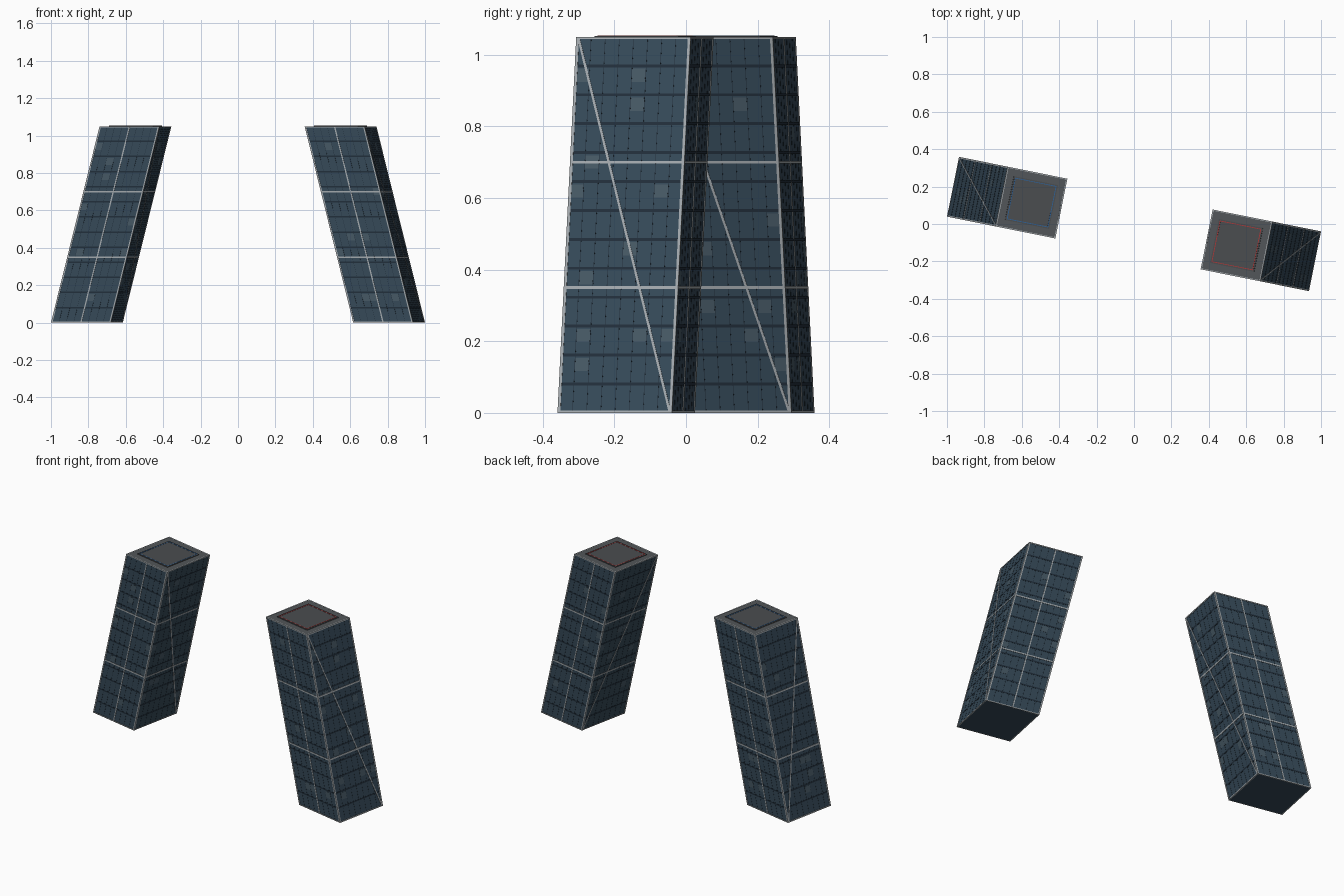
import bpy, bmesh, math, random
from mathutils import Matrix, Vector

if "Cube" in bpy.data.objects:
    bpy.data.objects.remove(bpy.data.objects["Cube"])

random.seed(4)
H = 1.05            # tower height
B = 0.161           # half width of the glass body
LEAN = 0.265        # sideways shift of the top
FLOORS, COLS = 13, 8


def material(name, rgb):
    m = bpy.data.materials.new(name)
    m.diffuse_color = (*rgb, 1)
    m.use_nodes = True
    m.node_tree.nodes["Principled BSDF"].inputs["Base Color"].default_value = m.diffuse_color
    return m


GLASS = material("glass", (0.035, 0.065, 0.095))
DARK = material("dark_band", (0.015, 0.027, 0.042))
PANE = material("light_pane", (0.06, 0.095, 0.125))
STEEL = material("steel", (0.36, 0.39, 0.41))
ROOF = material("roof_grey", (0.085, 0.093, 0.1))
PAD = material("pad_grey", (0.07, 0.075, 0.08))
BLUE = material("blue_line", (0.03, 0.12, 0.3))
RED = material("red_line", (0.4, 0.04, 0.04))


def box(bm, lo, hi):
    lo, hi = Vector(lo), Vector(hi)
    mat = Matrix.Translation((lo + hi) / 2) @ Matrix.Diagonal((*(hi - lo), 1))
    bmesh.ops.create_cube(bm, size=1, matrix=mat)


def ring(bm, outer, inner, z0, z1):
    """Square frame made of four strips."""
    for s in (-1, 1):
        a, b = sorted((s * inner, s * outer))
        box(bm, (-outer, a, z0), (outer, b, z1))
        box(bm, (a, -inner, z0), (b, inner, z1))


def face_box(bm, side, t0, t1, z0, z1, proud):
    """Thin plate on one facade; side 0..3 = front, right, back, left."""
    tmp = bmesh.new()
    box(tmp, (t0, -B - proud, z0), (t1, -B + 0.001, z1))
    tmp.transform(Matrix.Rotation(side * math.pi / 2, 4, 'Z'))
    me = bpy.data.meshes.new("tmp")
    tmp.to_mesh(me)
    tmp.free()
    bm.from_mesh(me)
    bpy.data.meshes.remove(me)


def tower(label, base, lean, line_mat):
    # upright local shape -> sheared, turned and placed
    shear = Matrix.Identity(4)
    shear[0][2] = lean / H
    place = Matrix.Translation(base) @ Matrix.Rotation(math.radians(-11.4), 4, 'Z') @ shear

    def part(name, mat, build):
        bm = bmesh.new()
        build(bm)
        bm.transform(place)
        bmesh.ops.recalc_face_normals(bm, faces=bm.faces)
        me = bpy.data.meshes.new(name)
        bm.to_mesh(me)
        bm.free()
        me.materials.append(mat)
        ob = bpy.data.objects.new(label + "_" + name, me)
        bpy.context.collection.objects.link(ob)

    part("body", GLASS, lambda bm: box(bm, (-B, -B, 0), (B, B, H - 0.002)))

    # dark floor bands and thin vertical joints
    def floors(bm):
        for i in range(1, FLOORS):
            z = i * H / FLOORS
            ring(bm, B + 0.001, B - 0.001, z - 0.004, z + 0.004)
    part("floor_bands", DARK, floors)

    def joints(bm):
        for side in range(4):
            for c in range(1, COLS):
                t = -B + c * 2 * B / COLS
                face_box(bm, side, t - 0.0008, t + 0.0008, 0, H - 0.002, 0.0006)
    part("window_joints", DARK, joints)

    # scattered lighter panes
    def panes(bm):
        w, h = 2 * B / COLS, H / FLOORS
        for side in range(4):
            for f in range(1, FLOORS - 1):
                for c in range(COLS):
                    if random.random() < 0.1:
                        t = -B + c * w
                        face_box(bm, side, t + 0.001, t + w - 0.001,
                                 f * h + 0.036, f * h + h - 0.008, 0.0008)
    part("light_panes", PANE, panes)

    # steel frame: corner posts, belts and front/back centre posts
    def frame(bm):
        for sx in (-1, 1):
            for sy in (-1, 1):
                x, y = sx * (B - 0.002), sy * (B - 0.002)
                box(bm, (x - 0.004, y - 0.004, 0), (x + 0.004, y + 0.004, H))
        for z0, z1 in ((0, 0.006), (H / 3 - 0.004, H / 3 + 0.004),
                       (2 * H / 3 - 0.004, 2 * H / 3 + 0.004), (H - 0.006, H)):
            ring(bm, B + 0.002, B - 0.004, z0, z1)
        for side in (0, 2):
            face_box(bm, side, -0.0035, 0.0035, 0, H, 0.002)
    part("steel_frame", STEEL, frame)

    # diagonal braces from front top to back bottom on both side faces
    def braces(bm):
        for s in (-1, 1):
            quads = []
            for x in (s * (B - 0.001), s * (B + 0.002)):
                quads.append([bm.verts.new((x, y, z)) for y, z in
                              ((-B, H), (-B + 0.007, H), (B, 0), (B - 0.007, 0))])
            bm.faces.new(quads[0])
            bm.faces.new(quads[1])
            for i in range(4):
                j = (i + 1) % 4
                bm.faces.new((quads[0][i], quads[0][j], quads[1][j], quads[1][i]))
    part("diagonal_braces", STEEL, braces)

    # roof with landing pad and painted square
    part("roof", ROOF, lambda bm: box(bm, (-B, -B, H - 0.003), (B, B, H - 0.0005)))
    part("landing_pad", PAD, lambda bm: box(bm, (-0.12, -0.12, H - 0.001), (0.12, 0.12, H + 0.003)))
    part("pad_outline", line_mat, lambda bm: ring(bm, 0.113, 0.109, H + 0.002, H + 0.004))


tower("left_tower", (-0.808, 0.167, 0), LEAN, BLUE)
tower("right_tower", (0.808, -0.167, 0), -LEAN, RED)
